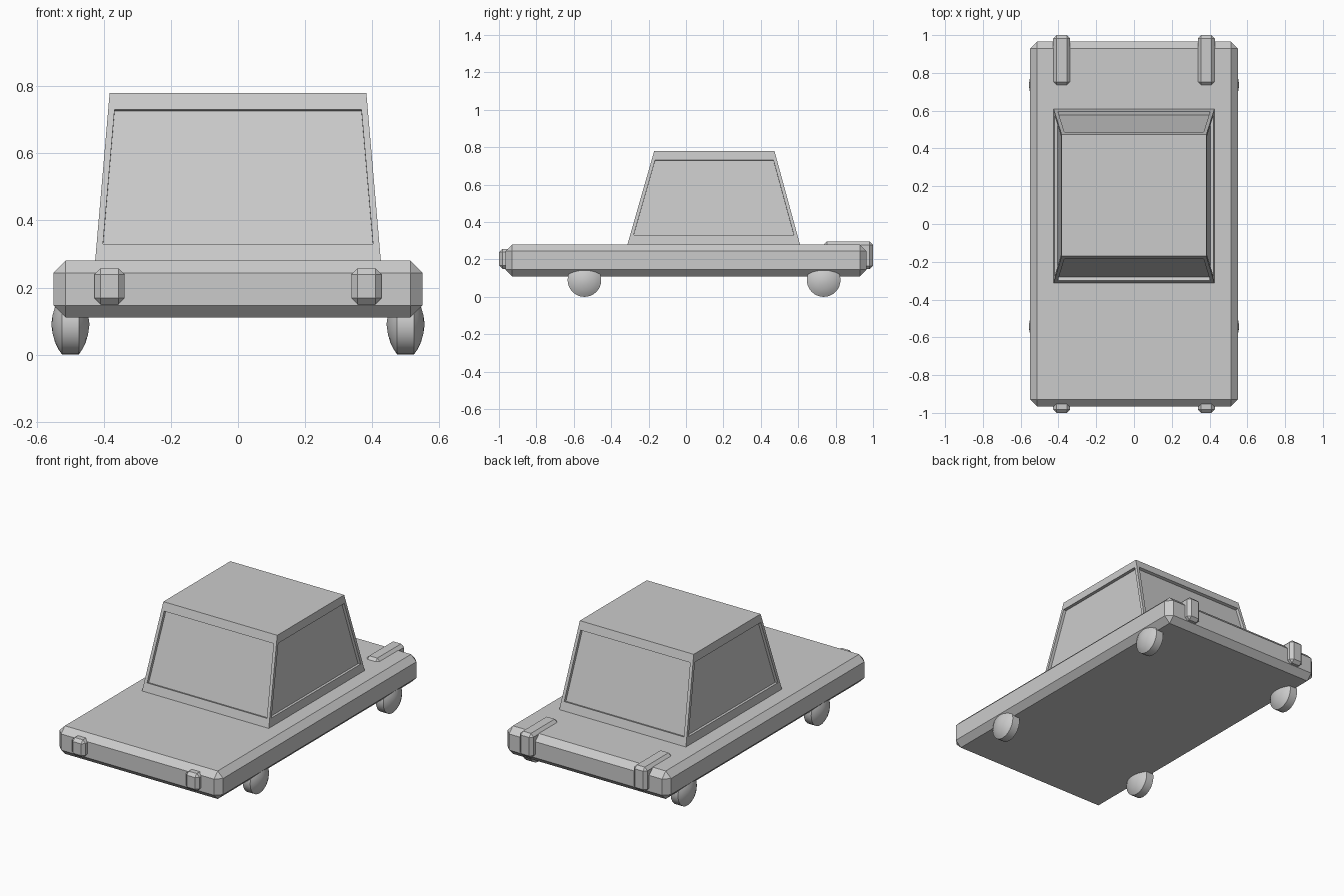
import bpy, bmesh
from math import cos, sin, pi
from mathutils import Vector

if "Cube" in bpy.data.objects:
    bpy.data.objects.remove(bpy.data.objects["Cube"])


def finish(name, bm, smooth=False):
    bmesh.ops.remove_doubles(bm, verts=bm.verts, dist=1e-5)
    bmesh.ops.recalc_face_normals(bm, faces=bm.faces)
    me = bpy.data.meshes.new(name)
    bm.to_mesh(me)
    bm.free()
    ob = bpy.data.objects.new(name, me)
    bpy.context.collection.objects.link(ob)
    if smooth:
        bpy.ops.object.select_all(action='DESELECT')
        ob.select_set(True)
        bpy.context.view_layer.objects.active = ob
        bpy.ops.object.shade_smooth_by_angle(angle=0.5)
    return ob


def bevel_box(name, lo, hi, bevel):
    bm = bmesh.new()
    bmesh.ops.create_cube(bm, size=1)
    lo, hi = Vector(lo), Vector(hi)
    for v in bm.verts:
        v.co = Vector([lo[i] + (v.co[i] + 0.5) * (hi[i] - lo[i]) for i in range(3)])
    bmesh.ops.bevel(bm, geom=bm.edges[:], offset=bevel, segments=1, affect='EDGES')
    return finish(name, bm)


# Chamfered slab body
bevel_box("body", (-0.55, -0.965, 0.11), (0.55, 0.965, 0.28), 0.036)


# Tapered cabin with a recessed window in each of its four sides
def ring(x, y0, y1, z):
    return [Vector(p) for p in ((-x, y0, z), (x, y0, z), (x, y1, z), (-x, y1, z))]


low, top = ring(0.427, -0.316, 0.612, 0.27), ring(0.383, -0.17, 0.473, 0.78)
bm = bmesh.new()


def face(points):
    bm.faces.new([bm.verts.new(p) for p in points])


face(low)
face(top)
z0, z1, margin, depth = 0.33, 0.731, 0.019, 0.018
for i in range(4):
    j = (i + 1) % 4
    outer = [low[i], low[j], top[j], top[i]]
    along = (low[j] - low[i]).normalized()
    normal = along.cross(top[i] - low[i]).normalized()

    def edge_point(k, z, side):
        t = (z - 0.27) / 0.51
        return low[k].lerp(top[k], t) + along * margin * side

    inner = [edge_point(i, z0, 1), edge_point(j, z0, -1),
             edge_point(j, z1, -1), edge_point(i, z1, 1)]
    deep = [p - normal * depth for p in inner]
    for a in range(4):
        b = (a + 1) % 4
        face([outer[a], outer[b], inner[b], inner[a]])
        face([inner[a], inner[b], deep[b], deep[a]])
    face(deep)
finish("cabin", bm)

# Domed wheels: lens-shaped profile spun around the axle
half = [(0.025, 0.09), (0.036, 0.074), (0.046, 0.053), (0.053, 0.028), (0.057, 0.0)]
profile = [(-x, r) for x, r in reversed(half)] + half
SIDES = 32


def wheel(name, cx, cy):
    bm = bmesh.new()
    verts = [bm.verts.new((cx + x, cy, 0.09 + r)) for x, r in profile]
    edges = [bm.edges.new(pair) for pair in zip(verts, verts[1:])]
    bmesh.ops.spin(bm, geom=verts + edges, cent=(cx, cy, 0.09), axis=(1, 0, 0),
                   angle=2 * pi, steps=SIDES, use_duplicate=False)
    bmesh.ops.remove_doubles(bm, verts=bm.verts, dist=1e-5)
    bmesh.ops.dissolve_degenerate(bm, edges=bm.edges, dist=1e-6)
    finish(name, bm, True)


for side, s in (("left", -1), ("right", 1)):
    wheel("front_wheel_" + side, 0.5 * s, -0.543)
    wheel("rear_wheel_" + side, 0.5 * s, 0.736)
    # Headlights and wrap-over tail lights
    x = 0.383 * s
    bevel_box("headlight_" + side, (x - 0.045, -1.0, 0.15), (x + 0.045, -0.9, 0.257), 0.018)
    bevel_box("tail_light_" + side, (x - 0.045, 0.735, 0.148), (x + 0.045, 1.0, 0.296), 0.018)
